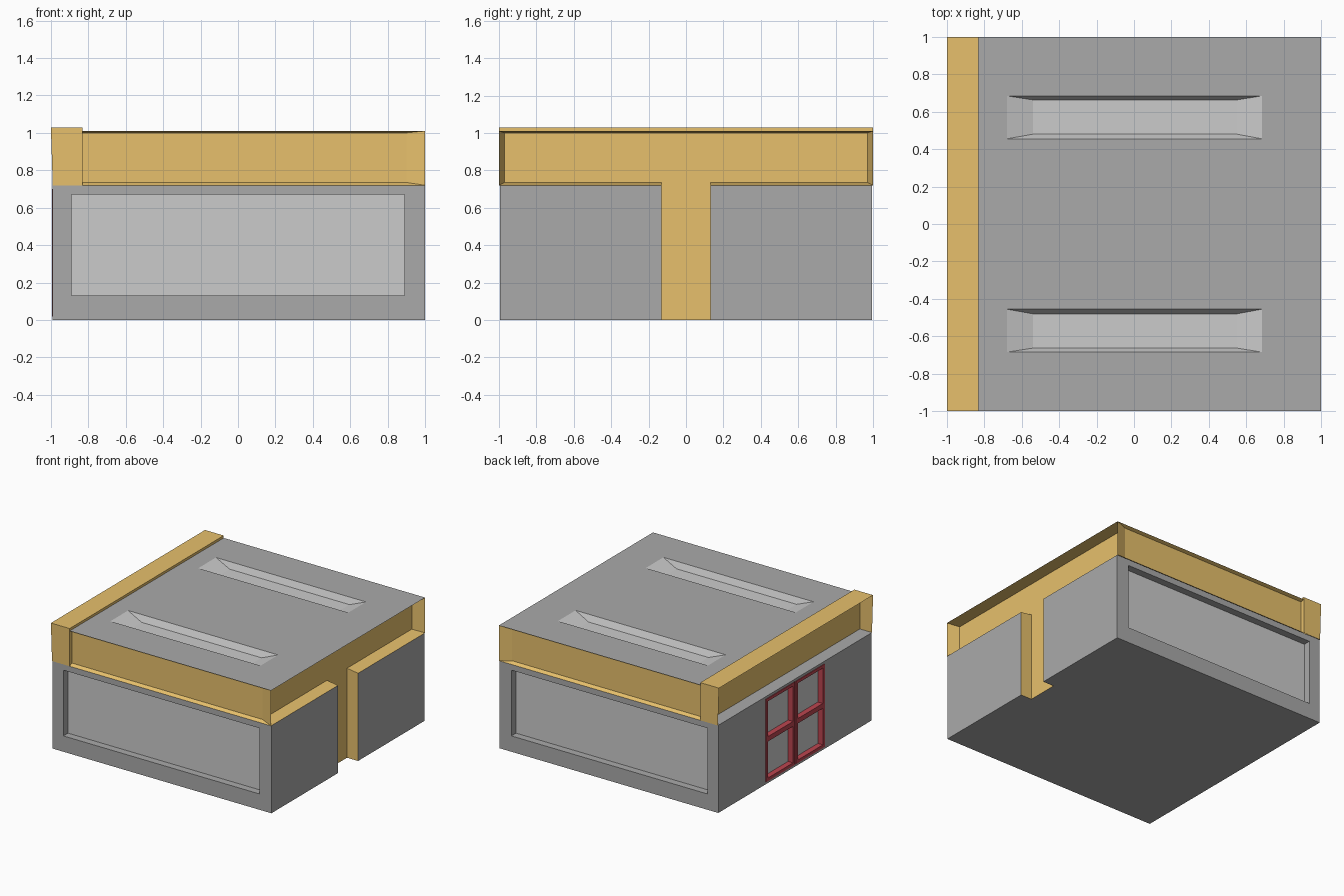
import bpy, bmesh
from mathutils import Vector

if "Cube" in bpy.data.objects:
    bpy.data.objects.remove(bpy.data.objects["Cube"])

COLORS = {"orange": (0.80, 0.53, 0.15, 1), "wall": (0.4, 0.4, 0.4, 1),
          "red": (0.5, 0.06, 0.08, 1)}
MATS = {}


def material(key):
    if key not in MATS:
        MATS[key] = bpy.data.materials.new(key)
        MATS[key].diffuse_color = COLORS[key]
    return MATS[key]


def finish(name, bm, color):
    mesh = bpy.data.meshes.new(name)
    bm.to_mesh(mesh)
    bm.free()
    ob = bpy.data.objects.new(name, mesh)
    bpy.context.collection.objects.link(ob)
    if color:
        mesh.materials.append(material(color))
    # the whole building is symmetric across y = 0
    m = ob.modifiers.new("mirror", "MIRROR")
    m.use_axis = (False, True, False)
    return ob


def sheets(name, faces, seen_from, color=None):
    """Open shell made of quads, each turned towards the point seen_from."""
    bm = bmesh.new()
    for f in faces:
        bm.faces.new([bm.verts.new(p) for p in f])
    bmesh.ops.remove_doubles(bm, verts=bm.verts[:], dist=1e-5)
    bm.normal_update()
    for f in bm.faces:
        if f.normal.dot(Vector(seen_from) - f.calc_center_median()) < 0:
            f.normal_flip()
    return finish(name, bm, color)


def rect(axis, c, a0, a1, b0, b1):
    """Rectangle on plane axis = c; a and b are the other axes in xyz order."""
    pts = [(a0, b0), (a1, b0), (a1, b1), (a0, b1)]
    i = "xyz".index(axis)
    return [p[:i] + (c,) + p[i:] for p in pts]


def ring(l1, l2):
    n = len(l1)
    return [(l1[i], l1[(i + 1) % n], l2[(i + 1) % n], l2[i]) for i in range(n)]


def box(name, lo, hi, color):
    bm = bmesh.new()
    bmesh.ops.create_cube(bm, size=1)
    for v in bm.verts:
        v.co = [lo[k] if v.co[k] < 0 else hi[k] for k in range(3)]
    return finish(name, bm, color)


W, H = 0.995, 0.72          # half depth of walls, height of walls
XL, XP = -0.99, 0.90        # left wall, recessed right panel
RB, RT = -0.83, 1.01        # roof's left end, roof height
ZB, YB = 0.735, 0.97        # foot and offset of the recessed band

# front and back walls with wide window openings
hole = rect("y", W, -0.89, 0.89, 0.13, 0.67)
pane = rect("y", W - 0.06, -0.89, 0.89, 0.13, 0.67)
sheets("long_wall", ring(rect("y", W, XL, 1, 0, H), hole), (0, 5, 0.4), "wall")
sheets("window_reveal", ring(hole, pane), (0, 5, 0.4), "wall")
sheets("window_pane", [pane], (0, 5, 0.4))

# right wall, leaving the slot for the orange stem
sheets("right_wall", [rect("x", 1, 0.13, W, 0, H)], (5, 0, 0.4), "wall")

# underside
sheets("underside", [rect("z", 0, XL, XP, 0, W), rect("z", 0, XP, 1, 0.13, W)],
       (0, 0, -5), "wall")

# T-shaped recess on the right side
sheets("right_band", [
    rect("x", XP, 0, 0.13, 0, ZB),
    rect("x", XP, 0, 0.13, ZB, 1.0),
    rect("x", XP, 0.13, YB, ZB, 1.0),
    [(1, 0.13, H), (1, 1, H), (XP, YB, ZB), (XP, 0.13, ZB)],
    [(1, 1, H), (1, 1, RT), (XP, YB, 1.0), (XP, YB, ZB)],
    [(1, 0, RT), (1, 1, RT), (XP, YB, 1.0), (XP, 0, 1.0)],
    [(1, 0.13, 0), (1, 0.13, H), (XP, 0.13, ZB), (XP, 0.13, 0)],
], (5, 0, 0.87), "orange")

# shallow recessed band along front and back, flaring out to the corner
sheets("long_band", [
    rect("y", YB, RB, XP, ZB, 1.0),
    [(RB, 1, H), (1, 1, H), (XP, YB, ZB), (RB, YB, ZB)],
    [(RB, 1, RT), (1, 1, RT), (XP, YB, 1.0), (RB, YB, 1.0)],
    [(1, 1, H), (1, 1, RT), (XP, YB, 1.0), (XP, YB, ZB)],
], (0, 5, 0.87), "orange")

# raised hood along the left edge, open towards the left
TOP = 1.03
sheets("hood_top", [rect("z", TOP, -1, RB, 0, 1)], (0, 0, 5), "orange")
sheets("hood_end", [[(XL, 1, H), (RB, 1, H), (RB, 1, TOP), (-1, 1, TOP)]],
       (0, 5, 0.9), "orange")
sheets("hood_step", [rect("x", RB, 0, 1, RT, TOP), rect("x", RB, YB, 1, H, RT)],
       (5, 0, 0.9), "orange")
sheets("hood_panel", [rect("x", -0.88, 0, 1, H, TOP)], (-5, 0, 0.9), "orange")
sheets("left_ledge", [rect("z", H, XL, -0.88, 0, 1)], (0, 0, 5), "wall")

# roof with sloping skylight pits
sky = rect("z", RT, -0.68, 0.685, 0.455, 0.685)
pit = rect("z", RT - 0.05, -0.54, 0.55, 0.48, 0.663)
sheets("roof", ring(rect("z", RT, RB, 1, 0, 1), sky), (0, 0.57, 5), "wall")
sheets("skylight", ring(sky, pit) + [pit], (0, 0.57, 5))

# left wall around the double door
D, Z0, Z1, XD = 0.38, 0.02, 0.70, -0.95
sheets("left_wall", [rect("x", XL, D, W, 0, H), rect("x", XL, 0, D, 0, Z0),
                     rect("x", XL, 0, D, Z1, H)], (-5, 0, 0.4), "wall")
sheets("door_reveal", [rect("y", D, XL, XD, Z0, Z1), rect("z", Z0, XL, XD, 0, D),
                       rect("z", Z1, XL, XD, 0, D)], (-5, 0, 0.4), "red")
sheets("door_glass", [rect("x", XD, 0, D, Z0, Z1)], (-5, 0, 0.4))

# red door bars, one leaf mirrored to the other
B = 0.025
XF = XL - 0.005
for name, y0, y1, z0, z1 in [
        ("door_outer_stile", D - B, D, Z0, Z1),
        ("door_inner_stile", 0.006, 0.006 + B, Z0, Z1),
        ("door_bottom_rail", 0.006 + B, D - B, Z0, Z0 + B),
        ("door_middle_rail", 0.006 + B, D - B, 0.345, 0.385),
        ("door_top_rail", 0.006 + B, D - B, Z1 - B, Z1)]:
    box(name, (XF, y0, z0), (XD, y1, z1), "red")

for m in bpy.data.materials:
    if m.users and not m.is_grease_pencil:
        m.use_nodes = True
        m.node_tree.nodes["Principled BSDF"].inputs["Base Color"].default_value = m.diffuse_color
